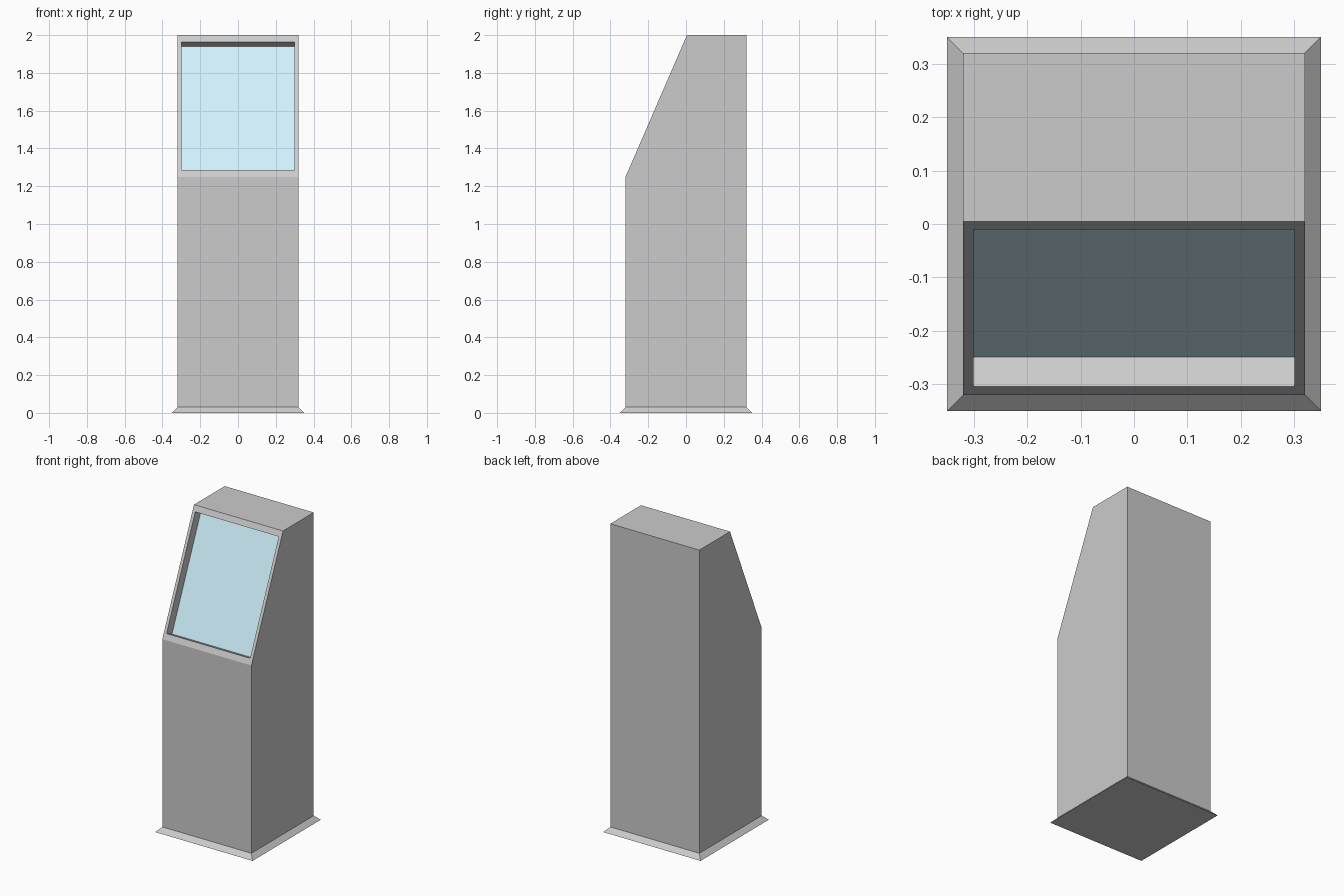
import bpy, bmesh, math
from mathutils import Vector, Matrix

if "Cube" in bpy.data.objects:
    bpy.data.objects.remove(bpy.data.objects["Cube"])


def make_object(name, bm):
    mesh = bpy.data.meshes.new(name)
    bm.to_mesh(mesh)
    bm.free()
    obj = bpy.data.objects.new(name, mesh)
    bpy.context.collection.objects.link(obj)
    return obj


HALF = 0.32       # half width and depth of the cabinet
FOOT = 0.03       # height and flare of the plinth
DEPTH = 0.061     # how far the screen is sunk

# Cabinet: side profile extruded across x
profile = [(-HALF, FOOT), (HALF, FOOT), (HALF, 2.0), (0.005, 2.0), (-HALF, 1.25)]
bm = bmesh.new()
side = bm.faces.new([bm.verts.new((-HALF, y, z)) for y, z in profile])
new = bmesh.ops.extrude_face_region(bm, geom=[side], use_keep_orig=True)["geom"]
bmesh.ops.translate(bm, vec=(2 * HALF, 0, 0),
                    verts=[v for v in new if isinstance(v, bmesh.types.BMVert)])
bmesh.ops.recalc_face_normals(bm, faces=bm.faces)
bm.normal_update()

# Screen opening: frame around the sloping face, then walls sunk inward
slope = next(f for f in bm.faces if f.normal.y < -0.5 and f.normal.z > 0.1)
normal = slope.normal.copy()
centre = slope.calc_center_median()
opening = bmesh.ops.extrude_discrete_faces(bm, faces=[slope])["faces"][0]
bmesh.ops.scale(bm, vec=(0.30 / HALF, 0.904, 0.904), verts=opening.verts,
                space=Matrix.Translation(-centre))
floor = bmesh.ops.extrude_discrete_faces(bm, faces=[opening])["faces"][0]
bmesh.ops.translate(bm, vec=-normal * DEPTH, verts=floor.verts)
screen_corners = [v.co.copy() for v in floor.verts]

# The recess floor becomes the screen, the underside is closed by the plinth
bm.normal_update()
underside = next(f for f in bm.faces if f.normal.z < -0.99)
bmesh.ops.delete(bm, geom=[floor, underside], context='FACES_ONLY')
make_object("cabinet", bm)

# Screen panel
bm = bmesh.new()
bm.faces.new([bm.verts.new(co) for co in screen_corners])
screen = make_object("screen", bm)
blue = bpy.data.materials.new("screen_blue")
blue.diffuse_color = (0.64, 0.88, 0.99, 1)
blue.use_nodes = True
blue.node_tree.nodes["Principled BSDF"].inputs["Base Color"].default_value = blue.diffuse_color
screen.data.materials.append(blue)

# Plinth: flared four-sided foot
bm = bmesh.new()
bmesh.ops.create_cone(bm, cap_ends=True, segments=4, depth=FOOT,
                      radius1=(HALF + FOOT) * math.sqrt(2), radius2=HALF * math.sqrt(2),
                      matrix=Matrix.Translation((0, 0, FOOT / 2))
                      @ Matrix.Rotation(math.radians(45), 4, 'Z'))
bm.normal_update()
top = [f for f in bm.faces if f.normal.z > 0.99]
bmesh.ops.delete(bm, geom=top, context='FACES_ONLY')
make_object("plinth", bm)
